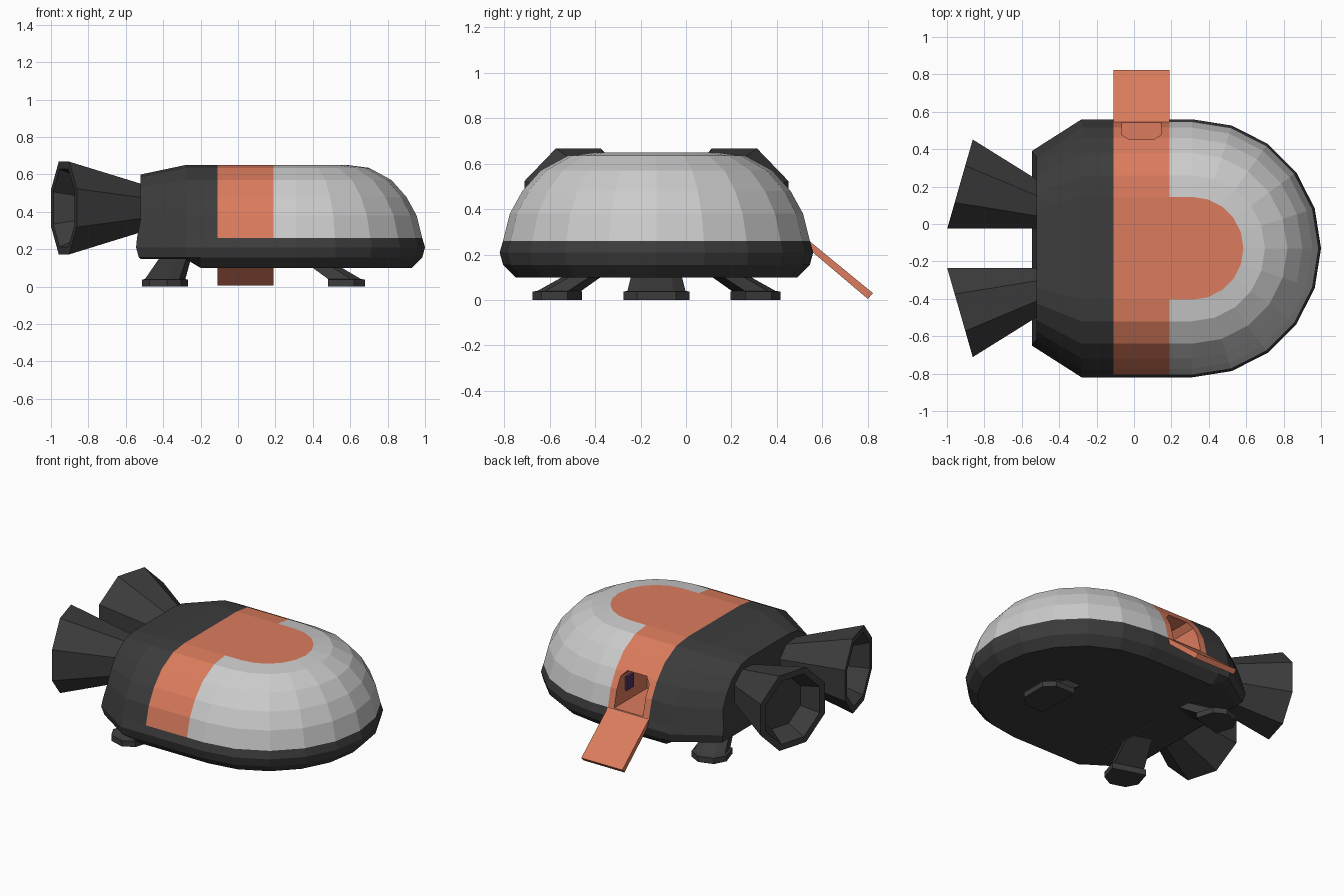
import bpy, bmesh
from math import sin, cos, radians, pi
from mathutils import Vector, Matrix

if "Cube" in bpy.data.objects:
    bpy.data.objects.remove(bpy.data.objects["Cube"])

YC = -0.13  # hull centre line


def material(name, rgb):
    m = bpy.data.materials.new(name)
    m.diffuse_color = (*rgb, 1)
    m.use_nodes = True
    m.node_tree.nodes["Principled BSDF"].inputs["Base Color"].default_value = m.diffuse_color
    return m


ORANGE = material("orange_paint", (0.71, 0.2, 0.11))
DARK = material("dark_metal", (0.045, 0.045, 0.045))
LIGHT = material("light_metal", (0.55, 0.55, 0.55))
PURPLE = material("purple_panel", (0.08, 0.03, 0.13))


def finish(name, bm, *mats):
    bmesh.ops.recalc_face_normals(bm, faces=bm.faces)
    me = bpy.data.meshes.new(name)
    bm.to_mesh(me)
    bm.free()
    for m in mats:
        me.materials.append(m)
    ob = bpy.data.objects.new(name, me)
    bpy.context.collection.objects.link(ob)
    return ob


def loft(name, rings, mat):
    """Closed rings joined in order, capped at both ends."""
    bm = bmesh.new()
    vr = [[bm.verts.new(p) for p in r] for r in rings]
    n = len(vr[0])
    for a, b in zip(vr, vr[1:]):
        for i in range(n):
            bm.faces.new((a[i], a[(i + 1) % n], b[(i + 1) % n], b[i]))
    bm.faces.new(vr[0])
    bm.faces.new(vr[-1])
    return finish(name, bm, mat)


# Hull: one section profile swept round a U-shaped plan
PROFILE = [(.62, .10), (.675, .155), (.69, .21), (.675, .26), (.645, .38),
           (.59, .48), (.51, .57), (.39, .635), (.275, .65)]
TAIL_DX = [0, -.01, -.025, -.02, 0, 0, 0, 0, 0]
STRAIGHT = [-.52, -.28, -.20, -.11, .19]
plan = ([(x, 90) for x in STRAIGHT] + [(.31, 90 - 18 * k) for k in range(11)]
        + [(x, -90) for x in reversed(STRAIGHT)])
bm = bmesh.new()
cols = []
for x, ang in plan:
    tail = x == -.52
    col = []
    for i, (r, z) in enumerate(PROFILE):
        if i == 0 and x <= -.28:
            z = .148
        if tail:
            r *= .755
            if z > .26:
                z = .26 + (z - .26) * .87
        a = radians(ang)
        col.append(bm.verts.new((x + r * cos(a) + (TAIL_DX[i] if tail else 0),
                                 YC + r * sin(a), z)))
    cols.append(col)


def face(verts, mat):
    bm.faces.new(verts).material_index = mat


def zone(j):  # 0 orange, 1 dark, 2 light
    x = plan[j][0] + plan[j + 1][0]
    return 1 if x < -.22 else 0 if x < .09 else 2


P = len(PROFILE)
for j in range(len(cols) - 1):
    a, b = cols[j], cols[j + 1]
    for i in range(P - 1):
        face((a[i], a[i + 1], b[i + 1], b[i]), 1 if i < 3 else zone(j))
S = len(STRAIGHT)
for j in range(S):  # top and bottom strips
    l0, l1, r0, r1 = cols[j], cols[j + 1], cols[-1 - j], cols[-2 - j]
    face((l0[0], l1[0], r1[0], r0[0]), 1)
    face((l0[-1], l1[-1], r1[-1], r0[-1]), 1 if j < 3 else 0)
face([c[0] for c in cols[S:-S]], 1)
face([c[-1] for c in cols[S:-S]], 0)
for i in range(P - 1):  # tail wall
    face((cols[0][i], cols[0][i + 1], cols[-1][i + 1], cols[-1][i]), 1)
hull = finish("hull", bm, ORANGE, DARK, LIGHT)

# Doorway cut into the orange band
door = [(-.065, .265), (.145, .265), (.145, .45), (.11, .488), (-.03, .488), (-.065, .45)]
cutter = loft("doorway_cutter", [[(x, y, z) for x, z in door] for y in (.2, .7)], ORANGE)
mod = hull.modifiers.new("doorway", 'BOOLEAN')
mod.operation = 'DIFFERENCE'
mod.solver = 'EXACT'
mod.object = cutter
bpy.context.view_layer.objects.active = hull
bpy.ops.object.modifier_apply(modifier=mod.name)
bpy.data.objects.remove(cutter)

# Control panel inside the doorway
panel = [(.36, .34), (.43, .34), (.43, .43), (.36, .43)]
loft("door_panel", [[(x, y, z) for y, z in panel] for x in (.13, .15)], PURPLE)

# Boarding ramp
ramp = [(.54, .262), (.823, .03), (.80, .005), (.54, .225)]
loft("boarding_ramp", [[(x, y, z) for y, z in ramp] for x in (-.11, .19)], ORANGE)

# Engine bells: eight-sided, splayed outwards, hollow at the mouth
BELL = [(-.05, .115), (0, .135), (.43, .268), (.43, .225), (.31, .17)]
for side, label in ((1, "left"), (-1, "right")):
    axis = Vector((-cos(radians(16)), side * sin(radians(16)), 0))
    across = Vector((axis.y, -axis.x, 0))
    base = Vector((-.517, YC + side * .225, .42))
    rings = []
    for s, r in BELL:
        rings.append([base + axis * s + across * (r * cos(t)) + Vector((0, 0, r * sin(t)))
                      for t in [pi / 8 + k * pi / 4 for k in range(8)]])
    loft(label + "_engine_bell", rings, DARK)


# Landing feet: chamfered pad with a leg leaning in to the hull
def foot(name, x, y, angle, length, width, lean):
    rot = Matrix.Rotation(radians(angle), 3, 'Z')
    rings = []
    for z, k, shift in ((0, 1, 0), (.037, 1, 0), (.04, .88, -.01), (.17, .66, -lean)):
        a, b, c = length / 2 * k, width / 2 * k, .06 * k
        pts = [(a, b - c), (a - c, b), (-a, b), (-a, -b), (a - c, -b), (a, c - b)]
        rings.append([rot @ Vector((u + shift, v, 0)) + Vector((x, y, z)) for u, v in pts])
    loft(name, rings, DARK)


foot("front_foot", .58, YC, 0, .20, .29, .21)
for side, label in ((1, "left"), (-1, "right")):
    foot(label + "_rear_foot", -.40, YC + side * .445, side * 107, .18, .22, .23)
